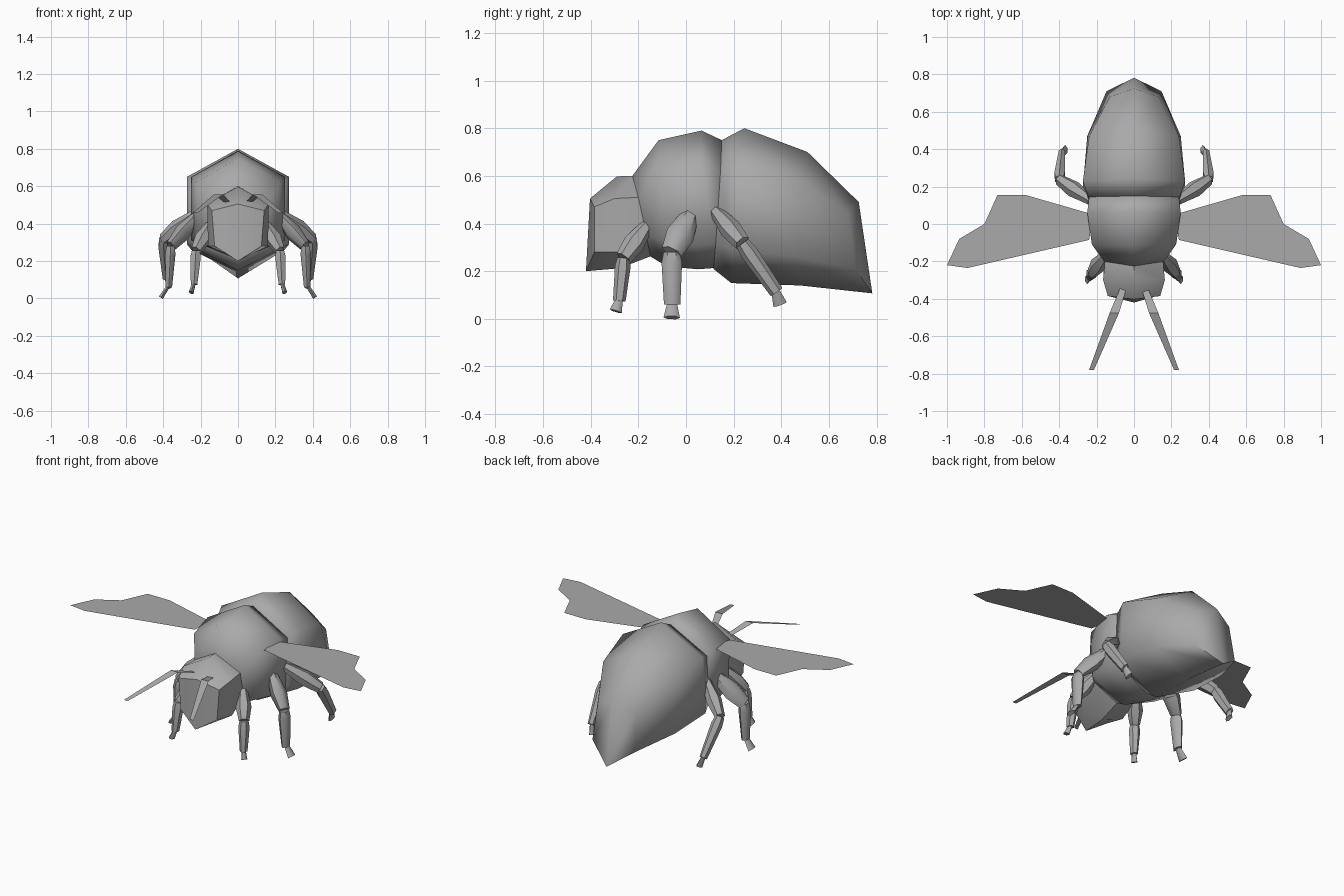
import bpy, bmesh, math
from mathutils import Vector

if "Cube" in bpy.data.objects:
    bpy.data.objects.remove(bpy.data.objects["Cube"])

mat = bpy.data.materials.new("grey")
mat.diffuse_color = (0.4, 0.4, 0.4, 1)
mat.use_nodes = True
mat.node_tree.nodes["Principled BSDF"].inputs["Base Color"].default_value = mat.diffuse_color


def finish(name, bm, angle):
    bmesh.ops.recalc_face_normals(bm, faces=bm.faces)
    mesh = bpy.data.meshes.new(name)
    bm.to_mesh(mesh)
    bm.free()
    mesh.materials.append(mat)
    ob = bpy.data.objects.new(name, mesh)
    bpy.context.collection.objects.link(ob)
    bpy.ops.object.select_all(action='DESELECT')
    ob.select_set(True)
    bpy.context.view_layer.objects.active = ob
    bpy.ops.object.shade_smooth_by_angle(angle=math.radians(angle))
    return ob


def loft(bm, rings, ridge_caps=False):
    """Bridge rings of points and cap both ends, optionally with a centre ridge."""
    vs = [[bm.verts.new(p) for p in r] for r in rings]
    n = len(vs[0])
    for a, b in zip(vs, vs[1:]):
        for i in range(n):
            j = (i + 1) % n
            bm.faces.new((a[i], a[j], b[j], b[i]))
    for r in (vs[0], vs[-1]):
        if ridge_caps:
            bm.faces.new(r[:4])
            bm.faces.new(r[3:] + r[:1])
        else:
            bm.faces.new(r)


def hex_ring(w_hi, w_lo, top, hi, lo, bottom):
    """Six-sided body section; each pair is (y, z)."""
    return [(0, *top), (w_hi, *hi), (w_lo, *lo), (0, *bottom), (-w_lo, *lo), (-w_hi, *hi)]


def body(name, sections, angle):
    bm = bmesh.new()
    loft(bm, [hex_ring(*s) for s in sections], True)
    return finish(name, bm, angle)


# Body shells: upper and lower half width, top, upper side, lower side, bottom
body("abdomen", [
    (.245, .245, (.15, .75), (.145, .62), (.125, .32), (.115, .21)),
    (.273, .273, (.245, .80), (.23, .65), (.20, .29), (.19, .15)),
    (.24, .25, (.51, .70), (.47, .58), (.47, .26), (.48, .14)),
    (.13, .147, (.725, .49), (.68, .44), (.71, .21), (.782, .107))], 75)
body("thorax", [
    (.16, .16, (-.225, .60), (-.20, .51), (-.165, .35), (-.155, .265)),
    (.225, .225, (-.115, .75), (-.11, .62), (-.095, .33), (-.08, .22)),
    (.25, .25, (.065, .79), (.06, .65), (.05, .31), (.05, .208)),
    (.24, .24, (.15, .75), (.145, .62), (.125, .32), (.115, .213))], 75)
body("head", [
    (.155, .155, (-.22, .60), (-.195, .51), (-.16, .35), (-.15, .262)),
    (.165, .16, (-.29, .598), (-.30, .505), (-.29, .28), (-.28, .212)),
    (.14, .125, (-.403, .505), (-.385, .47), (-.385, .28), (-.42, .20))], 45)


def limb(bm, stations):
    """Flattened six-sided tube; stations are (point, half width, half depth)."""
    d = (stations[-1][0] - stations[0][0]).normalized()
    wide = d.cross(Vector((1, 0, 0))).normalized()
    deep = d.cross(wide)
    loft(bm, [[c + wide * w * math.cos(k * math.tau / 6) + deep * t * math.sin(k * math.tau / 6)
               for k in range(6)] for c, w, t in stations])


# Legs: hip, knee, ankle, toe, half widths of upper and lower parts
legs = {
    "front_leg": ((.15, -.165, .39), (.225, -.262, .255), (.235, -.28, .075),
                  (.25, -.295, .032), .046, .033),
    "middle_leg": ((.22, .02, .44), (.36, -.06, .28), (.37, -.058, .06),
                   (.412, -.06, .005), .06, .043),
    "hind_leg": ((.23, .125, .45), (.40, .237, .318), (.385, .38, .112),
                 (.368, .395, .06), .046, .037)}
for name, (hip, knee, ankle, toe, u, l) in legs.items():
    for side, s in (("right", 1), ("left", -1)):
        bm = bmesh.new()
        h, k, a, t = [Vector((p[0] * s, p[1], p[2])) for p in (hip, knee, ankle, toe)]
        limb(bm, [(h, u * .6, .025), (h.lerp(k, .55), u, .045), (k, u * .75, .028)])
        limb(bm, [(k, l * .8, .025), (k.lerp(a, .2), l, .032), (a, l * .8, .02)])
        limb(bm, [(a.lerp(k, .05), l * .45, .01), (t, l * .8, .014)])
        finish(f"{side}_{name}", bm, 50)

# Wings: single flat sheets
wing = [(.22, .04), (.25, .06), (.58, .155), (.73, .155), (.80, 0),
        (.935, -.08), (1, -.22), (.89, -.235), (.24, -.085)]
for side, s in (("right", 1), ("left", -1)):
    bm = bmesh.new()
    bm.faces.new([bm.verts.new((x * s, y, .63)) for x, y in wing])
    finish(f"{side}_wing", bm, 30)

# Antennae: bent flat ribbons; inner x, outer x, y, z
ribbon = [(.04, .075, -.345, .515), (.08, .13, -.475, .556), (.214, .24, -.78, .458)]
for side, s in (("right", 1), ("left", -1)):
    bm = bmesh.new()
    pts = [[bm.verts.new((x * s, y, z)) for x in (i, o)] for i, o, y, z in ribbon]
    for p, q in zip(pts, pts[1:]):
        bm.faces.new((p[0], p[1], q[1], q[0]))
    finish(f"{side}_antenna", bm, 10)
